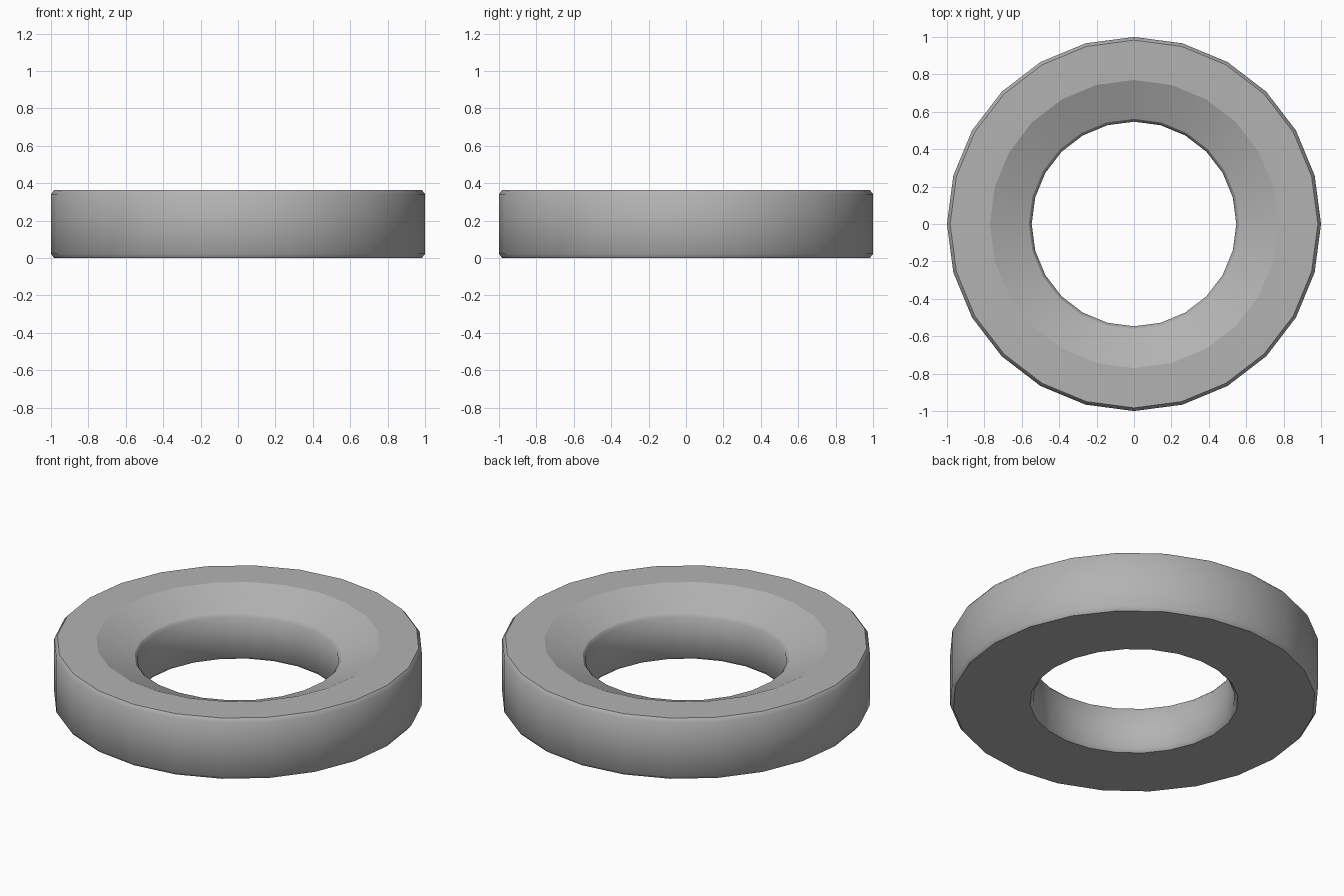
import bpy, bmesh
from math import sin, cos, pi

if "Cube" in bpy.data.objects:
    bpy.data.objects.remove(bpy.data.objects["Cube"])

SIDES = 24

# Ring cross-section: (radius, height, crisp edge?)
profile = [
    (0.983, 0.0, True), (1.0, 0.022, False), (1.0, 0.342, False), (0.983, 0.363, True),
    (0.77, 0.363, True), (0.562, 0.274, True), (0.547, 0.256, False),
    (0.547, 0.02, False), (0.565, 0.0, True),
]

# Revolve the closed profile about z
bm = bmesh.new()
loops = []
for i in range(SIDES):
    a = 2 * pi * i / SIDES
    loops.append([bm.verts.new((r * cos(a), r * sin(a), z)) for r, z, _ in profile])
n = len(profile)
for i in range(SIDES):
    a, b = loops[i], loops[(i + 1) % SIDES]
    for j in range(n):
        k = (j + 1) % n
        bm.faces.new((a[j], b[j], b[k], a[k])).smooth = True
    # Crisp circles; the chamfers blend softly into the walls
    for j, (_, _, crisp) in enumerate(profile):
        if crisp:
            bm.edges.get((a[j], b[j])).smooth = False
bmesh.ops.recalc_face_normals(bm, faces=bm.faces)

mesh = bpy.data.meshes.new("ring")
bm.to_mesh(mesh)
bm.free()
ring = bpy.data.objects.new("ring", mesh)
bpy.context.collection.objects.link(ring)

# Darker grey finish
grey = bpy.data.materials.new("dark grey")
grey.diffuse_color = (0.45, 0.45, 0.45, 1)
grey.use_nodes = True
grey.node_tree.nodes["Principled BSDF"].inputs["Base Color"].default_value = grey.diffuse_color
mesh.materials.append(grey)
